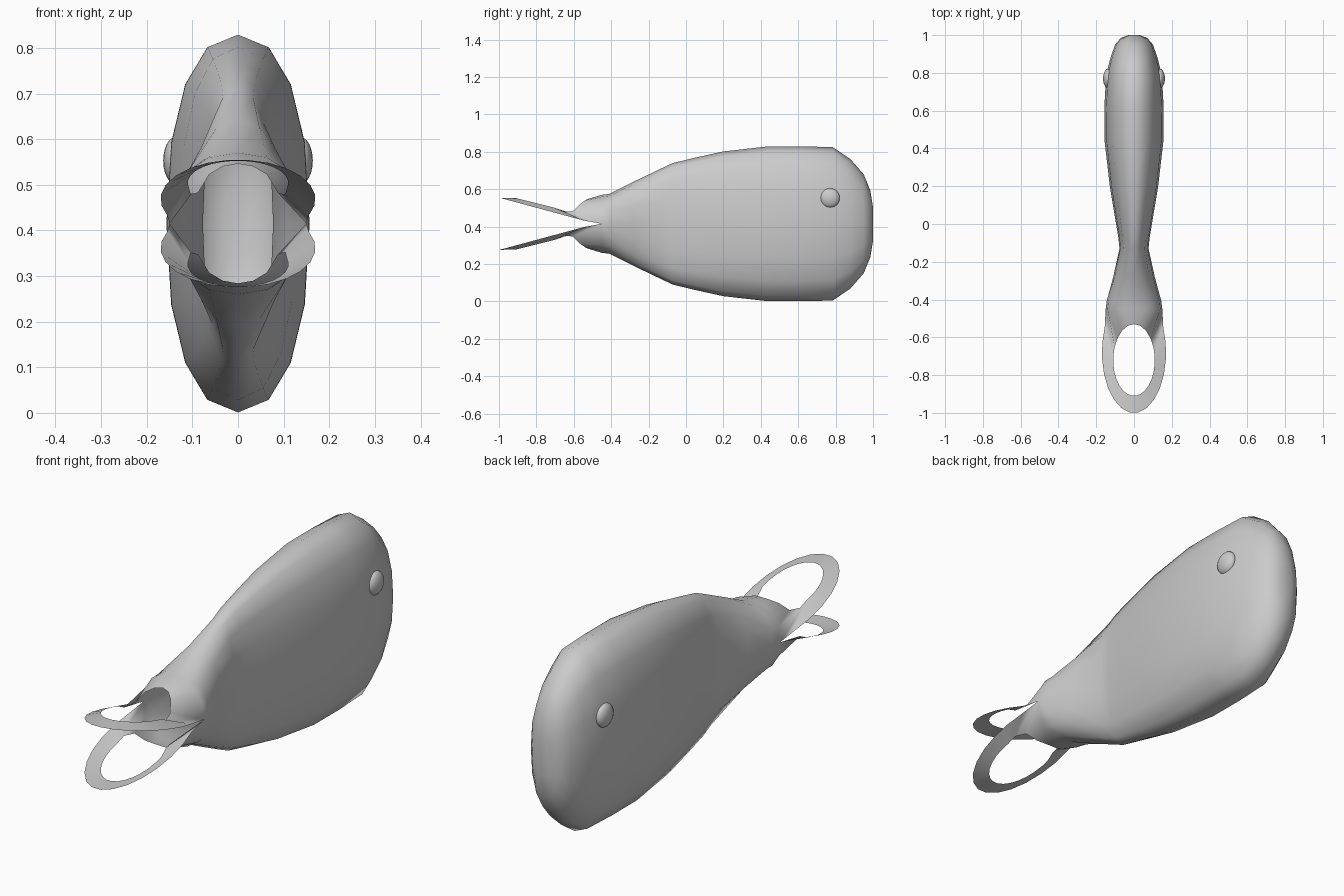
import bpy, bmesh
from math import sin, cos, pi, radians

if "Cube" in bpy.data.objects:
    bpy.data.objects.remove(bpy.data.objects["Cube"])

ZC = 0.415   # height of the mirror plane
N = 16       # sides of the body loft


def finish(bm, name):
    bmesh.ops.remove_doubles(bm, verts=bm.verts, dist=0.0005)
    bmesh.ops.recalc_face_normals(bm, faces=bm.faces)
    for f in bm.faces:
        f.smooth = True
    me = bpy.data.meshes.new(name)
    bm.to_mesh(me)
    bm.free()
    ob = bpy.data.objects.new(name, me)
    bpy.context.collection.objects.link(ob)
    return ob


def spow(v, p=0.88):
    return (1 if v >= 0 else -1) * abs(v) ** p


def section(y, w, h):
    return [(w * spow(cos(2 * pi * i / N)), y, ZC + h * spow(sin(2 * pi * i / N)))
            for i in range(N)]


# Hollow body: (y, half width, half height), nose to open tail
stations = [(1.0, .03, .09), (.985, .07, .18), (.95, .10, .265), (.88, .125, .345),
            (.785, .148, .41), (.62, .157, .414), (.44, .156, .414), (.2, .128, .387),
            (.05, .103, .354), (-.07, .083, .325), (-.13, .077, .297),
            (-.28, .11, .225), (-.41, .145, .16), (-.45, .15, .155)]
bm = bmesh.new()
loops = [[bm.verts.new(p) for p in section(*s)] for s in stations]
for a, b in zip(loops, loops[1:]):
    for i in range(N):
        j = (i + 1) % N
        bm.faces.new((a[i], a[j], b[j], b[i]))
bm.faces.new(loops[0])

# Tail loops: tilted rings growing out of the upper and lower tube rim
rim = section(*stations[-1])[:N // 2 + 1]
FRONT = 17
for side in (1, -1):
    outer, inner = [], []
    for i, p in enumerate(rim):                       # back part, joined to the rim
        a = radians(20 + 140 * i / (N // 2))
        x, y = .11 * cos(a), -.72 + .19 * sin(a)
        outer.append(p)
        lift = max(0, (sin(a) - .6) / .4) ** .7
        inner.append((x, y, .478 + .068 * lift))
    for i in range(1, FRONT):                         # free front part
        t = i / FRONT
        a = radians(160 + 220 * t)
        b = radians(140 + 260 * t)
        xo, yo = .17 * cos(b), -.68 + .32 * sin(b)
        if yo > -.6:
            xo = .155 if xo > 0 else -.155
        xi, yi = .11 * cos(a), -.72 + .19 * sin(a)
        outer.append((xo, yo, .555 - .27 * (yo + 1)))
        inner.append((xi, yi, .555 - .25 * (yi + .92)))
    vo, vi = ([bm.verts.new((x, y, ZC + side * (z - ZC))) for x, y, z in pts]
              for pts in (outer, inner))
    for i in range(len(vo)):
        j = (i + 1) % len(vo)
        bm.faces.new((vo[i], vo[j], vi[j], vi[i]))
finish(bm, "body_with_tail_loops")

# Eyes
for side, name in ((1, "eye_right"), (-1, "eye_left")):
    bm = bmesh.new()
    bmesh.ops.create_uvsphere(bm, u_segments=20, v_segments=12, radius=1)
    ob = finish(bm, name)
    ob.scale = (.028, .052, .052)
    ob.location = (side * .136, .77, .553)
